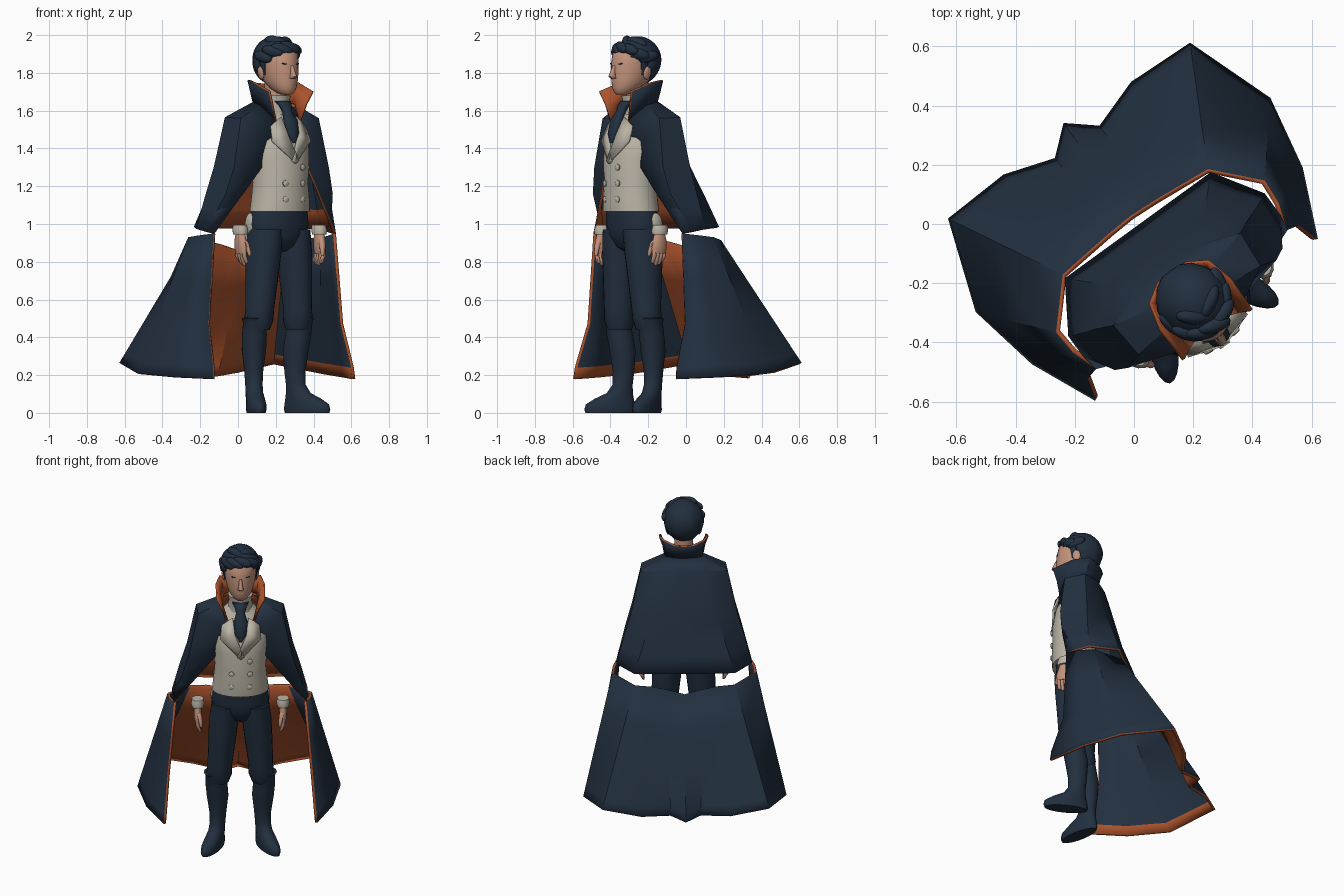
import bpy, bmesh, math
from mathutils import Matrix, Vector

def material(name, col):
    m = bpy.data.materials.new(name)
    m.diffuse_color = (*col, 1)
    return m

NAVY = material("navy cloth", (0.016, 0.029, 0.050))
ORANGE = material("orange lining", (0.40, 0.085, 0.025))
CREAM = material("cream cloth", (0.50, 0.46, 0.38))
SKIN = material("skin", (0.54, 0.29, 0.20))

def make(name, verts, faces, mats, angle=40, loc=(0, 0, 0), rot=(0, 0, 0)):
    me = bpy.data.meshes.new(name)
    me.from_pydata([Vector(v) for v in verts], [], faces)
    for m in mats:
        me.materials.append(m)
    ob = bpy.data.objects.new(name, me)
    bpy.context.collection.objects.link(ob)
    ob.location, ob.rotation_euler = loc, rot
    bpy.ops.object.select_all(action='DESELECT')
    ob.select_set(True)
    bpy.context.view_layer.objects.active = ob
    bpy.ops.object.shade_smooth_by_angle(angle=math.radians(angle))
    return ob

def loft(name, rings, mat, n=20, angle=45, loc=(0, 0, 0), rot=(0, 0, 0)):
    """Closed stack of ellipses (cx, cy, z, rx, ry), lowest first."""
    verts = [(cx + rx * math.cos(2 * math.pi * k / n), cy + ry * math.sin(2 * math.pi * k / n), z)
             for cx, cy, z, rx, ry in rings for k in range(n)]
    faces = [(i * n + k, i * n + (k + 1) % n, (i + 1) * n + (k + 1) % n, (i + 1) * n + k)
             for i in range(len(rings) - 1) for k in range(n)]
    faces += [tuple(reversed(range(n))), tuple(range(len(verts) - n, len(verts)))]
    return make(name, verts, faces, [mat], angle, loc, rot)

def ellipsoid(name, c, r, mat, rot=(0, 0, 0), n=16):
    rings = []
    for i in range(1, n):
        t = math.pi * i / n
        rings.append((0, 0, -r[2] * math.cos(t), r[0] * math.sin(t), r[1] * math.sin(t)))
    return loft(name, rings, mat, 20, 60, c, rot)

def sheet(name, rows, side_columns=0, thick=0.016):
    """Half rows run from the front edge to the back centre; mirrored and lined.
    The side columns are lined in navy except along the hem, the rest in orange."""
    full = [[(-x, y, z) for x, y, z in r] + [p for p in reversed(r[:-1])] for r in rows]
    w = len(full[0])
    verts = [p for r in full for p in r]
    faces = [(i * w + j, i * w + j + 1, (i + 1) * w + j + 1, (i + 1) * w + j)
             for i in range(len(full) - 1) for j in range(w - 1)]
    ob = make(name, verts, faces, [NAVY, ORANGE, ORANGE, NAVY, NAVY, ORANGE], 35)
    for k, p in enumerate(ob.data.polygons):
        i, j = divmod(k, w - 1)
        if min(j, w - 2 - j) < side_columns and i < len(rows) - 2:
            p.material_index = 3
    s = ob.modifiers.new("lining", 'SOLIDIFY')
    s.thickness, s.offset = thick, -1
    s.material_offset, s.material_offset_rim = 1, 2
    return ob

def blend(a, b, t):
    return [tuple(Vector(p).lerp(Vector(q), t)) for p, q in zip(a, b)]

# --- Cape: collar, upper half, flaring lower half with a slit between ---
sheet("cape_collar", [
    [(.147, -.147, 1.70), (.15, -.02, 1.745), (.125, .075, 1.76), (.06, .115, 1.745), (0, .12, 1.74)],
    [(.115, -.13, 1.63), (.13, -.02, 1.69), (.115, .065, 1.70), (.055, .10, 1.70), (0, .105, 1.70)],
    [(.085, -.12, 1.54), (.12, -.03, 1.63), (.11, .05, 1.645), (.06, .085, 1.65), (0, .09, 1.65)]], 0, .012)
upper = [
    [(.085, -.12, 1.56), (.12, -.03, 1.63), (.11, .05, 1.645), (.06, .085, 1.65), (0, .09, 1.65)],
    [(.095, -.13, 1.50), (.255, -.045, 1.56), (.265, .085, 1.565), (.14, .13, 1.58), (0, .14, 1.58)],
    [(.13, -.10, 1.33), (.31, -.06, 1.30), (.32, .11, 1.30), (.20, .20, 1.30), (0, .205, 1.30)],
    [(.235, -.065, 1.18), (.35, -.04, 1.16), (.365, .125, 1.15), (.25, .255, 1.15), (0, .255, 1.15)],
    [(.40, 0, .95), (.41, .06, .96), (.41, .145, .975), (.305, .31, .985), (0, .31, .98)]]
upper.insert(4, blend(upper[3], upper[4], .4))
sheet("cape_upper", upper, 3)
top = [(.40, 0, .95), (.43, .09, .94), (.436, .18, .93), (.303, .324, .915),
       (.20, .335, .91), (.09, .345, .89), (0, .35, .865)]
hem = [(.465, -.085, .18), (.565, .14, .19), (.615, .395, .21), (.505, .705, .265),
       (.266, .715, .22), (.093, .658, .20), (0, .737, .19)]
rows = []
for t in (0, .3, .62, .92, 1):
    row = blend(top, hem, t)
    if 0 < t < .9:  # front edge hangs straight before kicking forward
        x, y, z = row[0]
        row[0] = (x, y + .07 * t, z)
        x, y, z = row[5]
        row[5] = (x, y + .02, z)
    rows.append(row)
sheet("cape_lower", rows, 3)

# --- Torso: waistcoat, hip patches, lapels, buttons, cravat ---
loft("waistcoat", [(0, -.045, 1.065, .172, .135), (0, -.05, 1.14, .163, .135), (0, -.05, 1.22, .155, .13),
                   (0, -.05, 1.34, .165, .13), (0, -.04, 1.44, .172, .12), (0, -.02, 1.52, .155, .095),
                   (0, 0, 1.58, .10, .075), (0, 0, 1.62, .065, .065)], CREAM, 28)
loft("shirt_collar", [(0, -.005, 1.58, .078, .08), (0, -.01, 1.64, .07, .072), (0, -.015, 1.68, .075, .075)], CREAM)
for s in (-1, 1):
    ellipsoid("hip_patch", (s * .155, .0, 1.0), (.024, .045, .06), CREAM)
    # lapel folded over the chest
    pts = [(.05, -.125, 1.57), (.115, -.118, 1.52), (.125, -.148, 1.44), (.0, -.19, 1.32), (-.02, -.19, 1.335), (.035, -.168, 1.47)]
    pts = [(s * x, y - .003, z) for x, y, z in pts]
    f = [(0, 5, 2, 1), (5, 4, 3, 2)]
    ob = make("lapel", pts, f if s > 0 else [tuple(reversed(q)) for q in f], [CREAM])
    ob.modifiers.new("thickness", 'SOLIDIFY').thickness = .012
    for z in (1.30, 1.215, 1.13):
        if z < 1.29 or s > 0:
            loft("button", [(0, 0, 0, .017, .017), (0, 0, .008, .017, .017), (0, 0, .012, .011, .011)], CREAM, 12,
                 loc=(s * .055, -.17, z), rot=(math.pi / 2, 0, s * .15))
loft("cravat", [(0, -.172, 1.43, .008, .01), (0, -.165, 1.48, .036, .02), (0, -.14, 1.55, .042, .028),
                (0, -.11, 1.595, .026, .026), (0, -.095, 1.625, .036, .03), (0, -.07, 1.65, .05, .03)], NAVY, 14)

# --- Trousers and boots ---
loft("trouser_seat", [(0, -.035, .855, .02, .05), (0, -.035, .88, .09, .085), (0, -.035, .94, .165, .113),
                      (0, -.035, 1.0, .175, .12), (0, -.04, 1.08, .162, .118)], NAVY, 24, 70)
for s in (-1, 1):
    loft("trouser_leg", [(s * .128, -.025, .44, .06, .066), (s * .128, -.03, .49, .078, .08), (s * .124, -.035, .55, .074, .08),
                         (s * .112, -.035, .70, .083, .093), (s * .10, -.035, .85, .089, .108),
                         (s * .09, -.035, .97, .084, .115)], NAVY)
    loft("boot", [(0, -.068, 0, .046, .132), (0, -.068, .018, .05, .138), (0, -.066, .045, .05, .132),
                  (0, -.045, .075, .048, .105), (0, -.015, .105, .046, .07), (0, 0, .15, .046, .054),
                  (0, .005, .22, .05, .058), (0, 0, .33, .065, .07), (0, -.015, .41, .066, .07),
                  (0, -.025, .48, .062, .068), (0, -.03, .50, .07, .075), (0, -.03, .505, .05, .05)],
         NAVY, 20, 45, (s * .137, .0, 0), (0, 0, s * .45))
    # --- Cuffs and hands ---
    hx, hy = s * .258, -.045
    loft("shirt_cuff", [(hx, hy, .945, .036, .043), (hx, hy, .965, .04, .047), (hx, hy + .005, .995, .036, .042)], CREAM, 14)
    loft("palm", [(hx, hy - .004, .845, .016, .04), (hx, hy - .004, .87, .022, .047), (hx, hy, .915, .024, .042),
                  (hx, hy, .96, .022, .028)], SKIN, 14)
    for i in range(4):
        fy = hy - .036 + i * .021
        lo = (.79, .78, .785, .80)[i]
        loft("finger", [(hx - s * .016, fy, lo, .006, .006), (hx - s * .012, fy, lo + .012, .0105, .0105),
                        (hx, fy, .83, .0125, .0115), (hx, fy, .865, .0125, .012)], SKIN, 8)
    loft("thumb", [(hx - s * .02, hy - .056, .83, .007, .007), (hx - s * .018, hy - .053, .85, .012, .012),
                   (hx - s * .01, hy - .037, .90, .014, .016), (hx, hy - .015, .925, .013, .016)], SKIN, 8)

# --- Head and face ---
loft("neck", [(0, 0, 1.58, .058, .06), (0, -.005, 1.76, .056, .06)], SKIN)
loft("head", [(0, -.105, 1.685, .026, .03), (0, -.095, 1.695, .043, .05), (0, -.075, 1.72, .066, .08),
              (0, -.05, 1.76, .083, .108), (0, -.04, 1.80, .092, .118), (0, -.032, 1.85, .098, .125),
              (0, -.025, 1.90, .098, .122), (0, -.02, 1.94, .08, .10), (0, -.02, 1.965, .04, .05)], SKIN, 24, 60)
loft("nose", [(0, -.158, 1.77, .017, .014), (0, -.168, 1.78, .018, .022), (0, -.164, 1.80, .012, .018),
              (0, -.15, 1.84, .008, .012)], SKIN, 10)
ellipsoid("lips", (0, -.145, 1.742), (.024, .012, .009), SKIN)
for s in (-1, 1):
    ellipsoid("ear", (s * .099, -.01, 1.80), (.012, .024, .036), SKIN, (0, s * .2, 0))
    ellipsoid("eyebrow", (s * .042, -.144, 1.848), (.016, .005, .003), NAVY, (0, -s * .12, s * .25))

# --- Hair: cap tucked in over the face, plus swept locks ---
hair = ellipsoid("hair_cap", (0, -.005, 1.865), (.122, .130, .13), NAVY, n=22)
for v in hair.data.vertices:
    a = math.atan2(v.co.y, v.co.x)
    k = 1 + .02 * math.sin(7 * a + 18 * v.co.z)
    edge = .01 if v.co.y < -.03 else -.05 if v.co.y < .03 else -.13
    if v.co.z < edge:
        k *= .62
    v.co.x *= k
    v.co.y *= k
locks = [(-.075, -.085, 1.915, .7), (-.035, -.11, 1.925, 1.1), (.01, -.115, 1.935, 1.3), (.055, -.10, 1.925, 1.9),
         (.09, -.06, 1.90, 2.5), (-.10, -.035, 1.885, .3), (.105, -.01, 1.885, -.3), (-.03, -.05, 1.965, .9), (.045, -.04, 1.96, 2.1)]
for x, y, z, r in locks:
    ellipsoid("hair_lock", (x, y, z), (.026, .06, .03), NAVY, (.25, 0, r), 10)
for s in (-1, 1):
    loft("sideburn", [(s * .09, -.03, 1.79, .008, .012), (s * .098, -.025, 1.86, .014, .028)], NAVY, 10)

# --- Turn the whole figure to its three-quarter stance ---
bpy.context.view_layer.update()
turn = Matrix.Translation((.195, -.255, 0)) @ Matrix.Rotation(math.radians(36), 4, 'Z')
for ob in list(bpy.context.scene.objects):
    ob.matrix_world = turn @ ob.matrix_world
